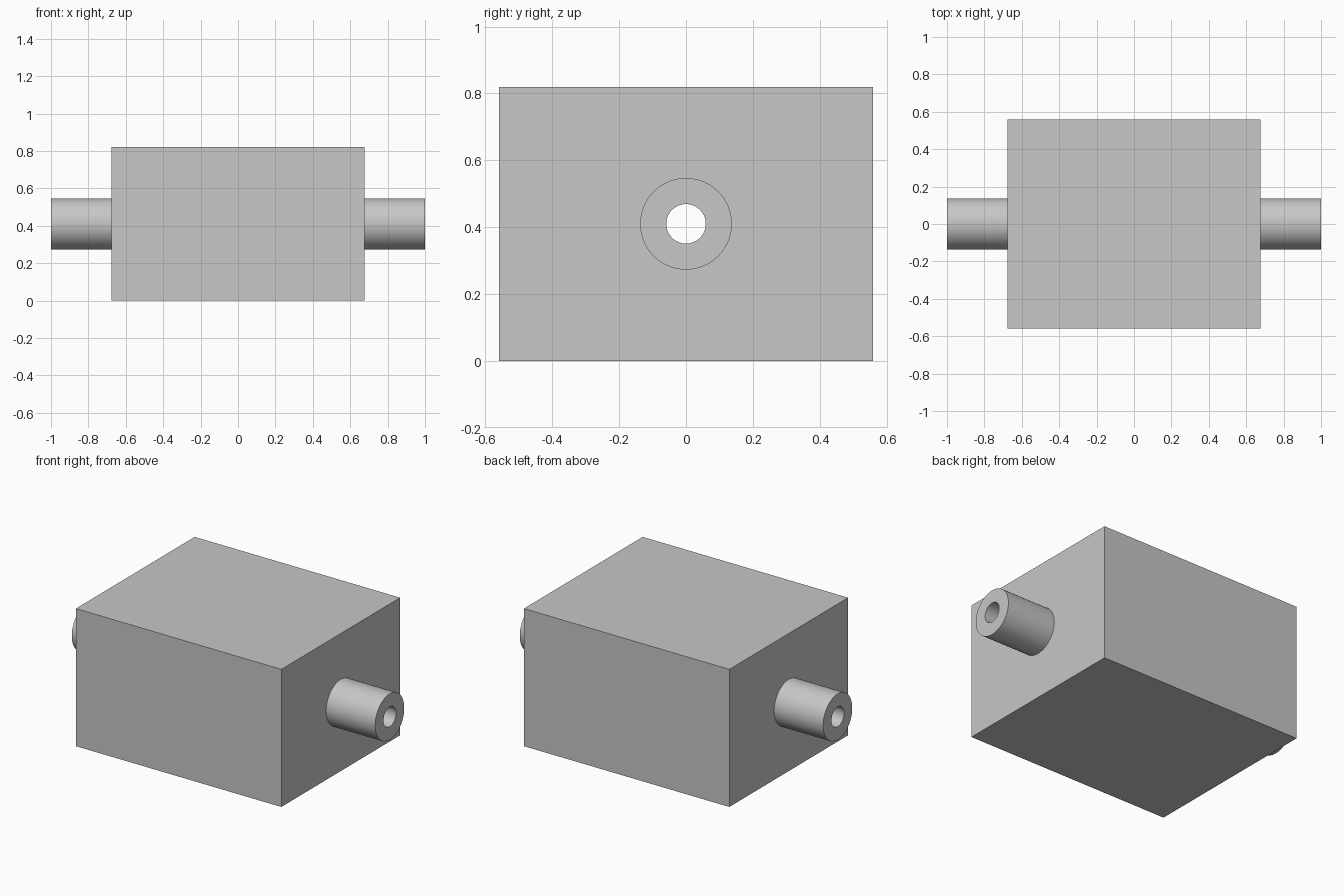
import bpy
import math

if "Cube" in bpy.data.objects:
    bpy.data.objects.remove(bpy.data.objects["Cube"], do_unlink=True)

CENTRE = (0, 0, 0.41)

grey = bpy.data.materials.new("plain grey")
grey.use_nodes = True
colour = (0.57, 0.57, 0.57, 1)
grey.diffuse_color = colour
grey.node_tree.nodes["Principled BSDF"].inputs["Base Color"].default_value = colour


def rod(name, radius, length):
    """Round bar lying along x through the centre of the block."""
    bpy.ops.mesh.primitive_cylinder_add(vertices=96, radius=radius, depth=length,
                                        location=CENTRE, rotation=(0, math.pi / 2, 0))
    obj = bpy.context.object
    obj.name = name
    obj.data.materials.append(grey)
    return obj


def combine(target, tool, operation):
    """Apply a boolean and discard the tool object."""
    mod = target.modifiers.new(operation.lower(), "BOOLEAN")
    mod.operation = operation
    mod.solver = "EXACT"
    mod.object = tool
    bpy.ops.object.select_all(action="DESELECT")
    target.select_set(True)
    bpy.context.view_layer.objects.active = target
    bpy.ops.object.modifier_apply(modifier=mod.name)
    bpy.data.objects.remove(tool, do_unlink=True)


# Rectangular block
bpy.ops.mesh.primitive_cube_add(size=1, location=CENTRE)
block = bpy.context.object
block.name = "block_with_tube_ends"
block.scale = (1.354, 1.118, 0.82)
bpy.ops.object.transform_apply(location=False, rotation=False, scale=True)
block.data.materials.append(grey)

# Tube ends on both sides, then the bore running right through
combine(block, rod("tube", 0.137, 2), "UNION")
combine(block, rod("bore", 0.059, 2.2), "DIFFERENCE")

bpy.ops.object.shade_smooth_by_angle(angle=math.radians(30))
